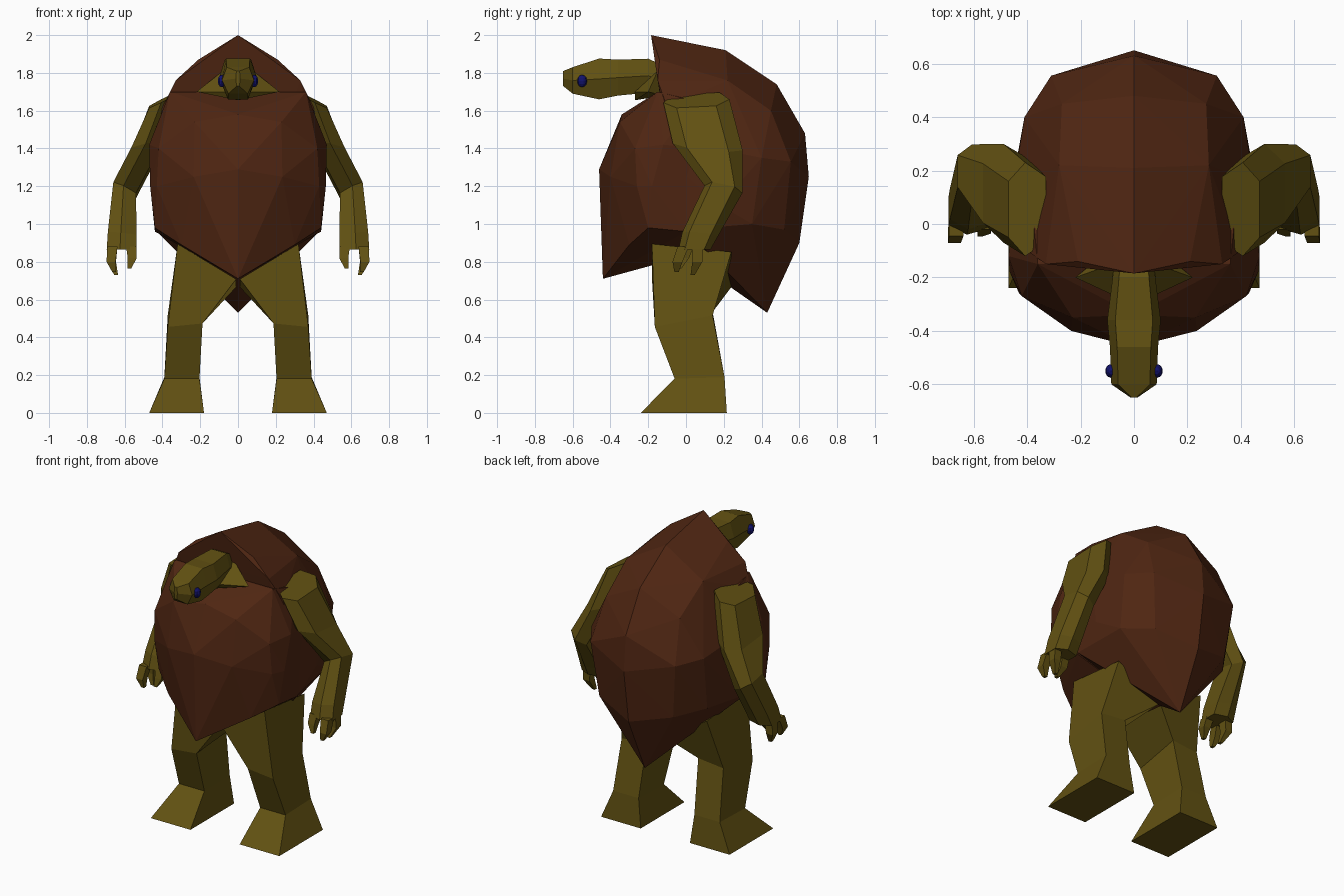
import bpy, bmesh, math
from mathutils import Vector, Matrix

if "Cube" in bpy.data.objects:
    bpy.data.objects.remove(bpy.data.objects["Cube"])


def material(name, rgb):
    m = bpy.data.materials.new(name)
    m.diffuse_color = (*rgb, 1)
    m.use_nodes = True
    m.node_tree.nodes["Principled BSDF"].inputs["Base Color"].default_value = m.diffuse_color
    return m


BROWN = material("shell brown", (0.078, 0.019, 0.006))
OLIVE = material("olive skin", (0.122, 0.083, 0.006))
BLUE = material("eye blue", (0.006, 0.006, 0.15))


def finish(bm, name, mat):
    bmesh.ops.recalc_face_normals(bm, faces=bm.faces)
    me = bpy.data.meshes.new(name)
    bm.to_mesh(me)
    bm.free()
    me.materials.append(mat)
    ob = bpy.data.objects.new(name, me)
    bpy.context.collection.objects.link(ob)
    return ob


def hull(name, pts, mat):
    """Faceted solid around points given for one half, mirrored in x."""
    bm = bmesh.new()
    for x, y, z in pts:
        for s in ((1, -1) if x else (1,)):
            bm.verts.new((s * x, y, z))
    bmesh.ops.convex_hull(bm, input=bm.verts)
    loose = [v for v in bm.verts if not v.link_faces]
    bmesh.ops.delete(bm, geom=loose, context='VERTS')
    return finish(bm, name, mat)


def loft(bm, rings):
    """Skin a list of closed point rings and cap both ends."""
    loops = [[bm.verts.new(p) for p in r] for r in rings]
    n = len(loops[0])
    for a, b in zip(loops, loops[1:]):
        for i in range(n):
            j = (i + 1) % n
            bm.faces.new((a[i], a[j], b[j], b[i]))
    bm.faces.new(loops[0])
    bm.faces.new(loops[-1])


BOX = [(1, -1), (1, 1), (-1, 1), (-1, -1)]
HEX = [(1, -.6), (1, .6), (.1, 1), (-1, .7), (-1, -.7), (.1, -1)]


def limb(bm, shape, rings, side):
    """Rings: centre x, y, z, half widths x, y, then slopes of z along x, y."""
    loft(bm, [[(side * (x + u * rx), y + v * ry, z + u * rx * sx + v * ry * sy)
               for u, v in shape] for x, y, z, rx, ry, sx, sy in rings])


# Domed back shell with overhanging hood and pointed tail
hull("back_shell", [
    (0, -.185, 2.0), (0, .21, 1.92), (0, .48, 1.74), (0, .63, 1.48),
    (0, .65, 1.25), (0, .60, .90), (0, .43, .53), (0, 0, .83), (0, -.13, 1.7),
    (.21, -.14, 1.87), (.33, -.15, 1.76), (.40, -.1, 1.62), (.28, .22, 1.76),
    (.27, .45, 1.60), (.31, .555, 1.33), (.41, .40, 1.35), (.45, .15, 1.40),
    (.45, .18, 1.10), (.40, .35, 1.0), (.27, .52, .97), (.44, 0, .97),
    (.45, -.05, 1.3)], BROWN)

# Front shell, ending in a point below the belly
hull("belly_shell", [
    (0, -.15, 1.68), (0, -.34, 1.58), (0, -.46, 1.29), (0, -.44, .71),
    (0, 0, .83), (0, .05, 1.70), (.36, -.15, 1.70), (.23, -.35, 1.54),
    (.235, -.40, 1.25), (.42, -.27, 1.40), (.43, -.26, 1.2), (.47, -.12, 1.42),
    (.465, -.18, 1.2), (.44, -.2, .98), (.44, 0, .96), (.30, -.30, .89),
    (.45, .05, 1.4), (.38, .05, 1.65)], BROWN)

# Collar at the base of the neck
hull("neck_collar", [(.22, -.20, 1.70), (.08, -.15, 1.81), (0, -.27, 1.655),
                     (.07, -.27, 1.70), (.12, -.12, 1.68)], OLIVE)

# Head and neck: hexagonal sections from snout to collar (y, z, half x, half z)
HEAD = [(-.65, 1.77, .012, .04), (-.60, 1.76, .085, .07),
        (-.46, 1.768, .09, .108), (-.36, 1.775, .10, .095),
        (-.20, 1.785, .08, .09), (-.10, 1.75, .07, .08)]
HEAD_SHAPE = [(.7, 1), (1, 0), (.6, -1), (-.6, -1), (-1, 0), (-.7, 1)]
bm = bmesh.new()
loft(bm, [[(u * rx, y, z + v * rz) for u, v in HEAD_SHAPE]
          for y, z, rx, rz in HEAD])
finish(bm, "head", OLIVE)

ARM = [(.40, .055, 1.655, .07, .175, -.5, .05),
       (.48, .115, 1.41, .085, .185, -.2, -.1),
       (.60, .198, 1.18, .06, .10, .5, -.2),
       (.613, .075, .945, .076, .095, .1, -.1),
       (.617, .045, .865, .078, .085, 0, 0)]
LEG = [(.165, .03, .78, .155, .21, .6, -.1),
       (.28, -.012, .495, .092, .153, -.1, .2),
       (.297, .072, .185, .093, .132, 0, .03),
       (.325, -.012, 0, .145, .228, 0, 0)]
FINGERS = [((.665, -.015, .88), (.672, -.045, .80), (.655, -.05, .745)),
           ((.665, .06, .88), (.67, .06, .80), (.645, .035, .73)),
           ((.565, .01, .88), (.56, -.01, .82), (.575, -.035, .765))]

for side, label in ((1, "left"), (-1, "right")):
    # Arm with three curled fingers
    bm = bmesh.new()
    limb(bm, HEX, ARM, side)
    for joints in FINGERS:
        limb(bm, BOX, [(*p, r, r * 1.1, 0, 0)
                       for p, r in zip(joints, (.027, .024, .010))], side)
    finish(bm, label + "_arm", OLIVE)

    # Leg with wedge foot
    bm = bmesh.new()
    limb(bm, BOX, LEG, side)
    finish(bm, label + "_leg", OLIVE)

    # Eye
    bm = bmesh.new()
    bmesh.ops.create_uvsphere(
        bm, u_segments=10, v_segments=6, radius=1,
        matrix=Matrix.Translation((side * .086, -.55, 1.757))
        @ Matrix.Diagonal((.022, .026, .033, 1)))
    finish(bm, label + "_eye", BLUE)
